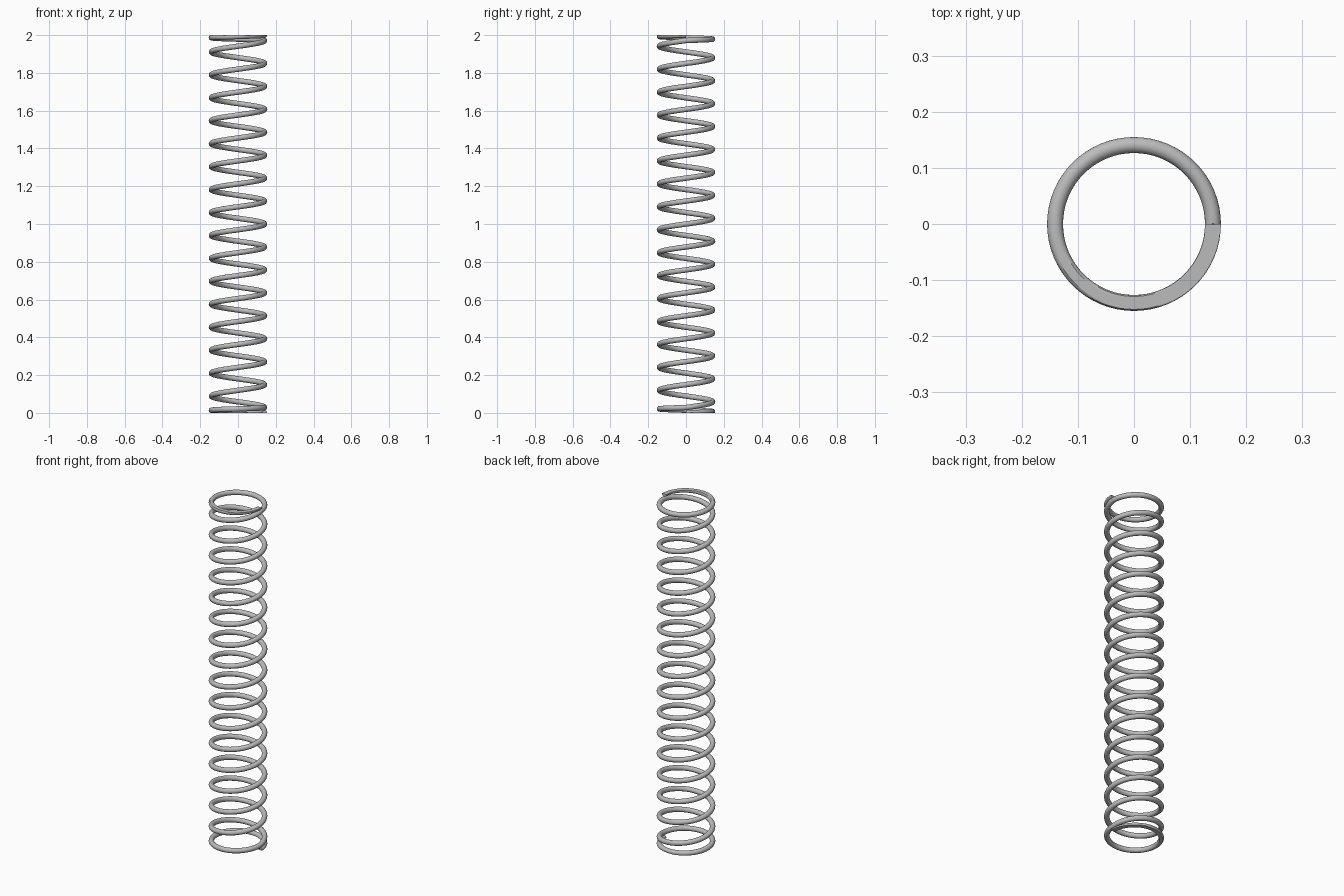
import bpy
import bmesh
from math import pi, sin, cos, sqrt, radians
from mathutils import Vector

default = bpy.data.objects.get("Cube")
if default:
    bpy.data.objects.remove(default, do_unlink=True)

HEIGHT = 2.0
COIL_RADIUS = 0.1407
WIRE_RADIUS = 0.0142
END_PITCH = 2 * WIRE_RADIUS      # closed end coils touch their neighbours
ACTIVE_TURNS = 16
TURNS = ACTIVE_TURNS + 2
PITCH = (HEIGHT - 2 * END_PITCH) / ACTIVE_TURNS
STEPS, SIDES = 64, 20            # segments per turn, sides of the wire

steel = bpy.data.materials.new("steel grey")
steel.use_nodes = True
colour = (0.5, 0.5, 0.5, 1.0)
steel.diffuse_color = colour
steel.node_tree.nodes["Principled BSDF"].inputs["Base Color"].default_value = colour


def centre_height(turn):
    """Height of the wire centre: one closed turn, active coils, one closed turn."""
    active = min(max(turn - 1, 0), ACTIVE_TURNS)
    return active * PITCH + (turn - active) * END_PITCH


def wire_ring(bm, turn):
    """Ring of vertices square to the helix, ground flat at both ends."""
    a = 2 * pi * turn
    out = Vector((cos(a), sin(a), 0))
    around = Vector((-sin(a), cos(a), 0))
    pitch = PITCH if 1 < turn < TURNS - 1 else END_PITCH
    slope = pitch / (2 * pi * COIL_RADIUS)
    up = (Vector((0, 0, 1)) - around * slope) / sqrt(1 + slope * slope)
    centre = out * COIL_RADIUS + Vector((0, 0, centre_height(turn)))
    ring = []
    for k in range(SIDES):
        b = 2 * pi * k / SIDES
        p = centre + WIRE_RADIUS * (out * cos(b) + up * sin(b))
        p.z = min(max(p.z, 0), HEIGHT)
        ring.append(bm.verts.new(p))
    return ring


# Sweep the wire along the helix and cap its ends
bm = bmesh.new()
rings = [wire_ring(bm, i / STEPS) for i in range(TURNS * STEPS + 1)]
for r0, r1 in zip(rings, rings[1:]):
    for k in range(SIDES):
        n = (k + 1) % SIDES
        bm.faces.new((r0[k], r1[k], r1[n], r0[n]))
caps = [bm.faces.new(rings[0]), bm.faces.new(rings[-1])]
bmesh.ops.recalc_face_normals(bm, faces=bm.faces)

# Smooth wire with crisp ground ends
for f in bm.faces:
    ground = all(v.co.z <= 0 for v in f.verts) or all(v.co.z >= HEIGHT for v in f.verts)
    f.smooth = not (ground or f in caps)
for e in bm.edges:
    same = len({f.smooth for f in e.link_faces}) == 1
    e.smooth = same and e.calc_face_angle(0) < radians(40)

mesh = bpy.data.meshes.new("coil_spring")
bm.to_mesh(mesh)
bm.free()
mesh.materials.append(steel)
spring = bpy.data.objects.new("coil_spring", mesh)
bpy.context.collection.objects.link(spring)
